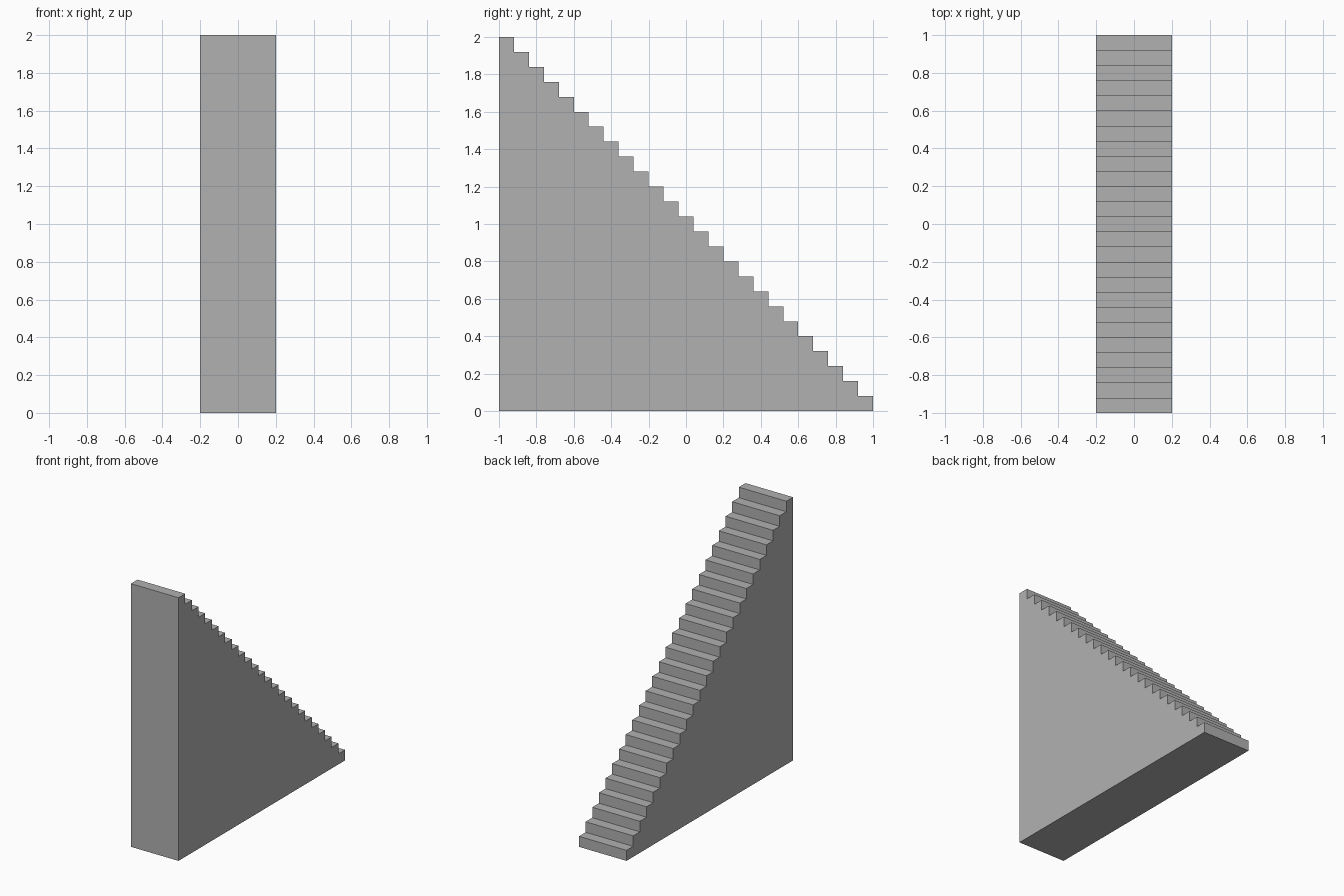
import bpy, bmesh
from mathutils import Vector

if "Cube" in bpy.data.objects:
    bpy.data.objects.remove(bpy.data.objects["Cube"])

STEPS = 25
SIZE = 2.0 / STEPS   # tread depth and riser height
WIDTH = 0.4

# Side profile: vertical front wall, then steps descending towards +y
profile = [(-1.0, 0.0)]
for i in range(STEPS):
    z = 2.0 - i * SIZE
    profile += [(-1.0 + i * SIZE, z), (-1.0 + (i + 1) * SIZE, z)]
profile.append((1.0, 0.0))

# Extrude the profile across the width
bm = bmesh.new()
side = bm.faces.new([bm.verts.new((-WIDTH / 2, y, z)) for y, z in profile])
extruded = bmesh.ops.extrude_face_region(bm, geom=[side], use_keep_orig=True)
moved = [v for v in extruded["geom"] if isinstance(v, bmesh.types.BMVert)]
bmesh.ops.translate(bm, verts=moved, vec=Vector((WIDTH, 0, 0)))
bmesh.ops.recalc_face_normals(bm, faces=bm.faces[:])

mesh = bpy.data.meshes.new("staircase")
bm.to_mesh(mesh)
bm.free()
staircase = bpy.data.objects.new("staircase", mesh)
bpy.context.collection.objects.link(staircase)

# Dark grey stone
stone = bpy.data.materials.new("dark_grey")
stone.diffuse_color = (0.44, 0.44, 0.44, 1.0)
stone.use_nodes = True
stone.node_tree.nodes["Principled BSDF"].inputs["Base Color"].default_value = stone.diffuse_color
mesh.materials.append(stone)
